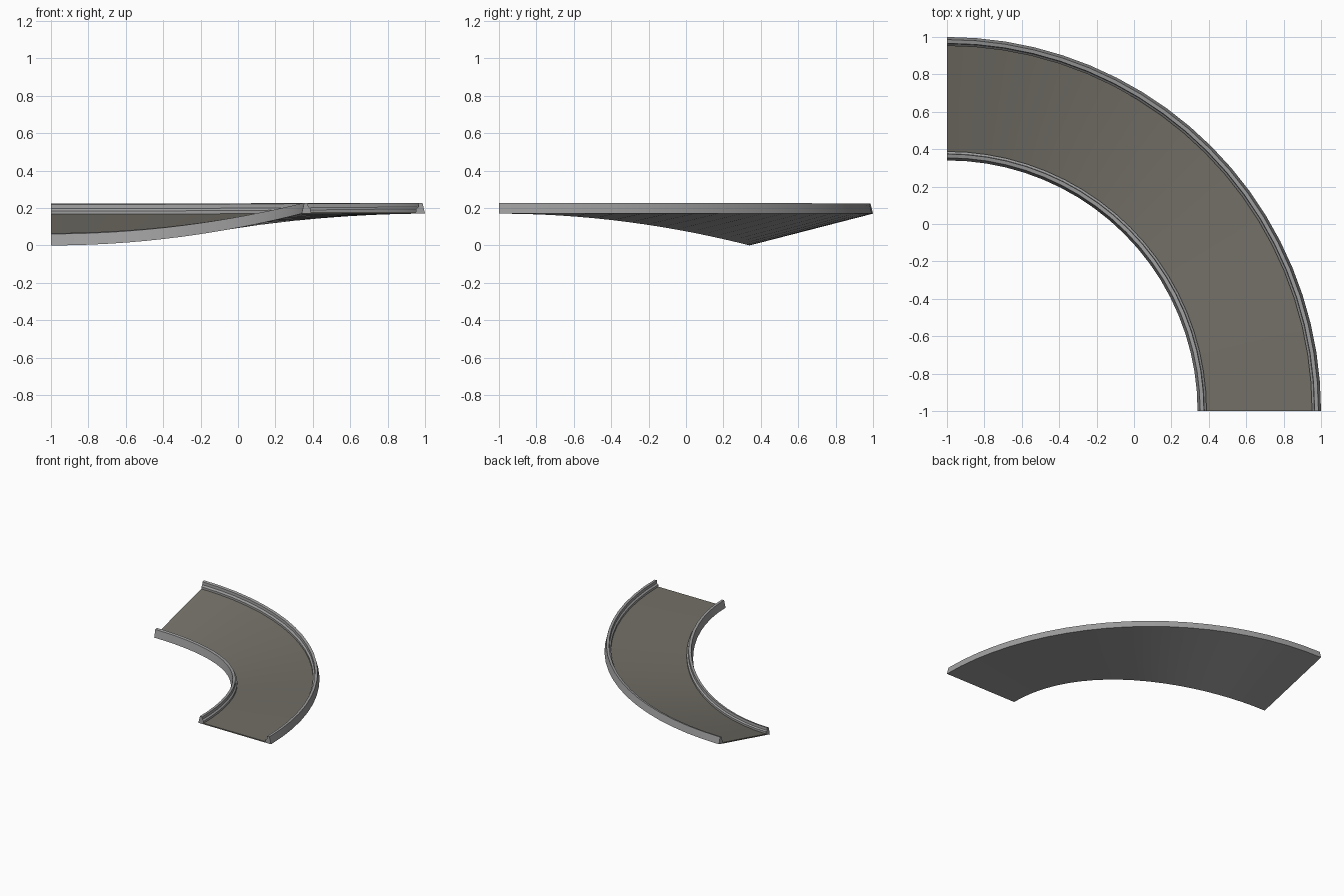
import bpy, math

if "Cube" in bpy.data.objects:
    bpy.data.objects.remove(bpy.data.objects["Cube"])

SEG = 20                      # steps around the quarter turn
R_IN, R_OUT = 1.34, 2.0       # radii about the corner (-1, -1)
BANK = 0.17                   # drop of the inner edge at the far end


def material(name, rgb):
    m = bpy.data.materials.new(name)
    m.diffuse_color = (*rgb, 1)
    m.use_nodes = True
    m.node_tree.nodes["Principled BSDF"].inputs["Base Color"].default_value = m.diffuse_color
    return m


rail_grey = material("rail grey", (0.34, 0.34, 0.34))
road_grey = material("warm road grey", (0.17, 0.16, 0.135))


def sweep(name, profile, mat, closed=True):
    """Sweep a (radius, height) profile round the turn while it banks."""
    n = len(profile)
    verts, faces = [], []
    for i in range(SEG + 1):
        a = math.pi / 2 * i / SEG
        drop = BANK * math.sin(a) ** 2
        for r, h in profile:
            t = (R_OUT - r) / (R_OUT - R_IN)
            verts.append((-1 + r * math.cos(a), -1 + r * math.sin(a),
                          BANK - drop * t + h))
    for i in range(SEG):
        for j in range(n if closed else n - 1):
            k = (j + 1) % n
            faces.append((i * n + j, i * n + k, (i + 1) * n + k, (i + 1) * n + j))
    if closed:                # end caps
        faces.append(tuple(reversed(range(n))))
        faces.append(tuple(SEG * n + j for j in range(n)))
    me = bpy.data.meshes.new(name)
    me.from_pydata(verts, [], faces)
    me.materials.append(mat)
    ob = bpy.data.objects.new(name, me)
    bpy.context.collection.objects.link(ob)
    bpy.context.view_layer.objects.active = ob
    ob.select_set(True)
    bpy.ops.object.mode_set(mode='EDIT')
    bpy.ops.mesh.select_all(action='SELECT')
    bpy.ops.mesh.normals_make_consistent(inside=False)
    bpy.ops.object.mode_set(mode='OBJECT')
    bpy.ops.object.shade_smooth_by_angle(angle=math.radians(25))
    ob.select_set(False)
    return ob


# Channel: underside plus two stepped rails, given as offsets from each edge
rail = [(0, 0), (0.014, 0.058), (0.034, 0.058), (0.036, 0.036),
        (0.048, 0.026), (0.048, 0.004)]
inner = [(R_IN + d, h) for d, h in rail]
outer = [(R_OUT - d, h) for d, h in reversed(rail)]
sweep("track_frame", inner + outer, rail_grey)

# Road plate lying in the channel
a, b = R_IN + 0.047, R_OUT - 0.047
sweep("road_surface", [(a, 0.003), (a, 0.009), (b, 0.009), (b, 0.003)], road_grey)
